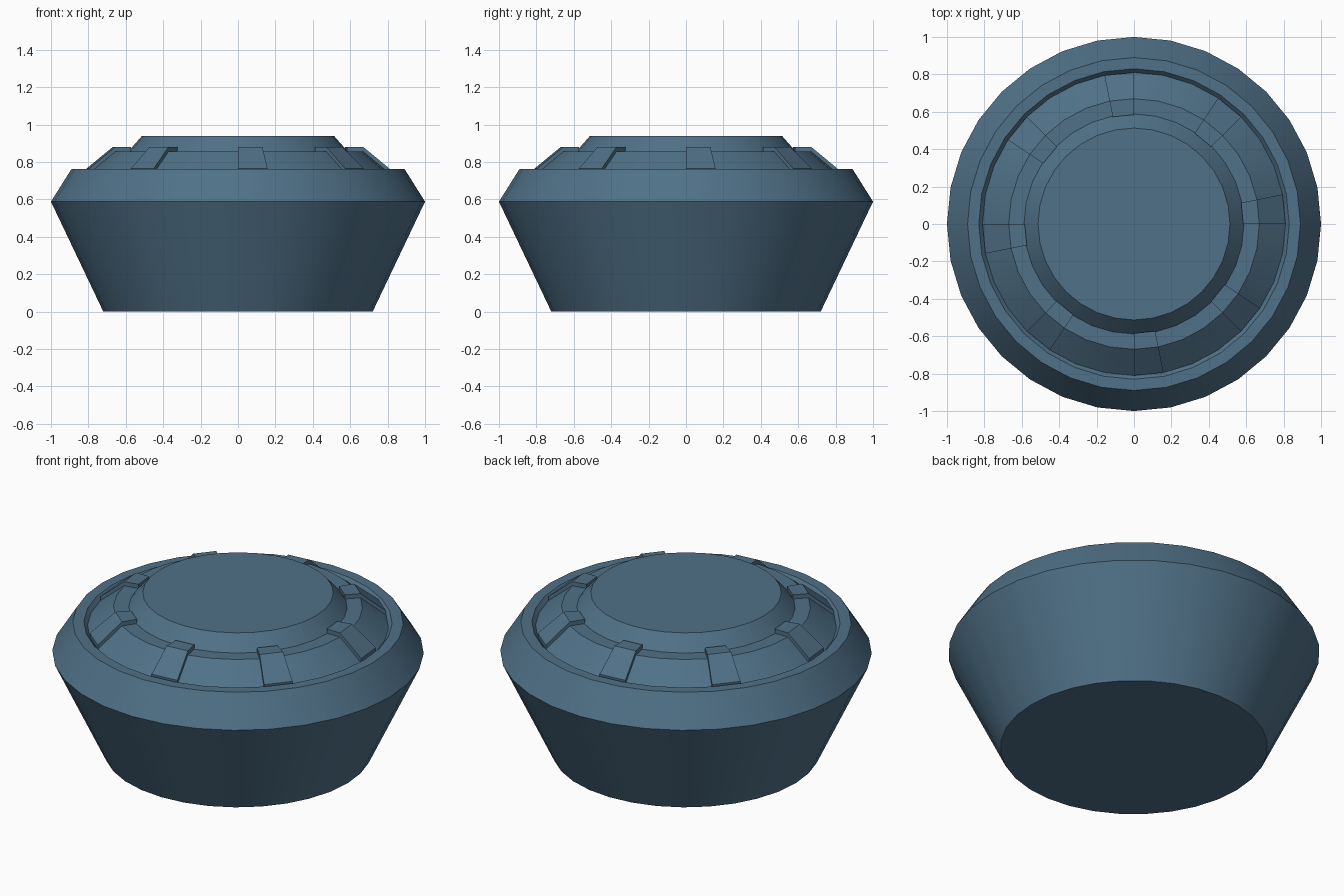
import bpy, bmesh, math

if "Cube" in bpy.data.objects:
    bpy.data.objects.remove(bpy.data.objects["Cube"])

SIDES = 32
STEP = 2 * math.pi / SIDES

blue = bpy.data.materials.new("steel_blue")
blue.diffuse_color = (0.080, 0.165, 0.245, 1)
blue.use_nodes = True
blue.node_tree.nodes["Principled BSDF"].inputs["Base Color"].default_value = blue.diffuse_color


def ring_point(r, z, i):
    a = i * STEP
    return (r * math.cos(a), r * math.sin(a), z)


def finish(name, bm):
    bmesh.ops.recalc_face_normals(bm, faces=bm.faces[:])
    me = bpy.data.meshes.new(name)
    bm.to_mesh(me)
    bm.free()
    me.materials.append(blue)
    ob = bpy.data.objects.new(name, me)
    bpy.context.collection.objects.link(ob)
    bpy.ops.object.select_all(action='DESELECT')
    ob.select_set(True)
    bpy.context.view_layer.objects.active = ob
    bpy.ops.object.shade_smooth_by_angle(angle=math.radians(30))
    return ob


# Turned body: tapered bowl, rim, shallow groove, sloped collar, raised cap
profile = [(0.72, 0), (1.0, 0.588), (0.89, 0.763), (0.83, 0.763), (0.81, 0.74),
           (0.67, 0.855), (0.588, 0.855), (0.513, 0.94)]
bm = bmesh.new()
rings = [[bm.verts.new(ring_point(r, z, i)) for i in range(SIDES)] for r, z in profile]
for lo, hi in zip(rings, rings[1:]):
    for i in range(SIDES):
        j = (i + 1) % SIDES
        bm.faces.new((lo[i], lo[j], hi[j], hi[i]))
bm.faces.new(rings[0])
bm.faces.new(rings[-1])
finish("body", bm)

# Eight raised clips, each one segment wide, wrapped over the collar
clip = [(0.81, 0.735), (0.81, 0.765), (0.67, 0.88), (0.584, 0.88), (0.584, 0.85), (0.67, 0.85)]
bm = bmesh.new()
for k in range(0, SIDES, 4):
    a = [bm.verts.new(ring_point(r, z, k)) for r, z in clip]
    b = [bm.verts.new(ring_point(r, z, k + 1)) for r, z in clip]
    n = len(clip)
    for i in range(n):
        j = (i + 1) % n
        bm.faces.new((a[i], a[j], b[j], b[i]))
    bm.faces.new(a)
    bm.faces.new(b)
finish("collar_clips", bm)
